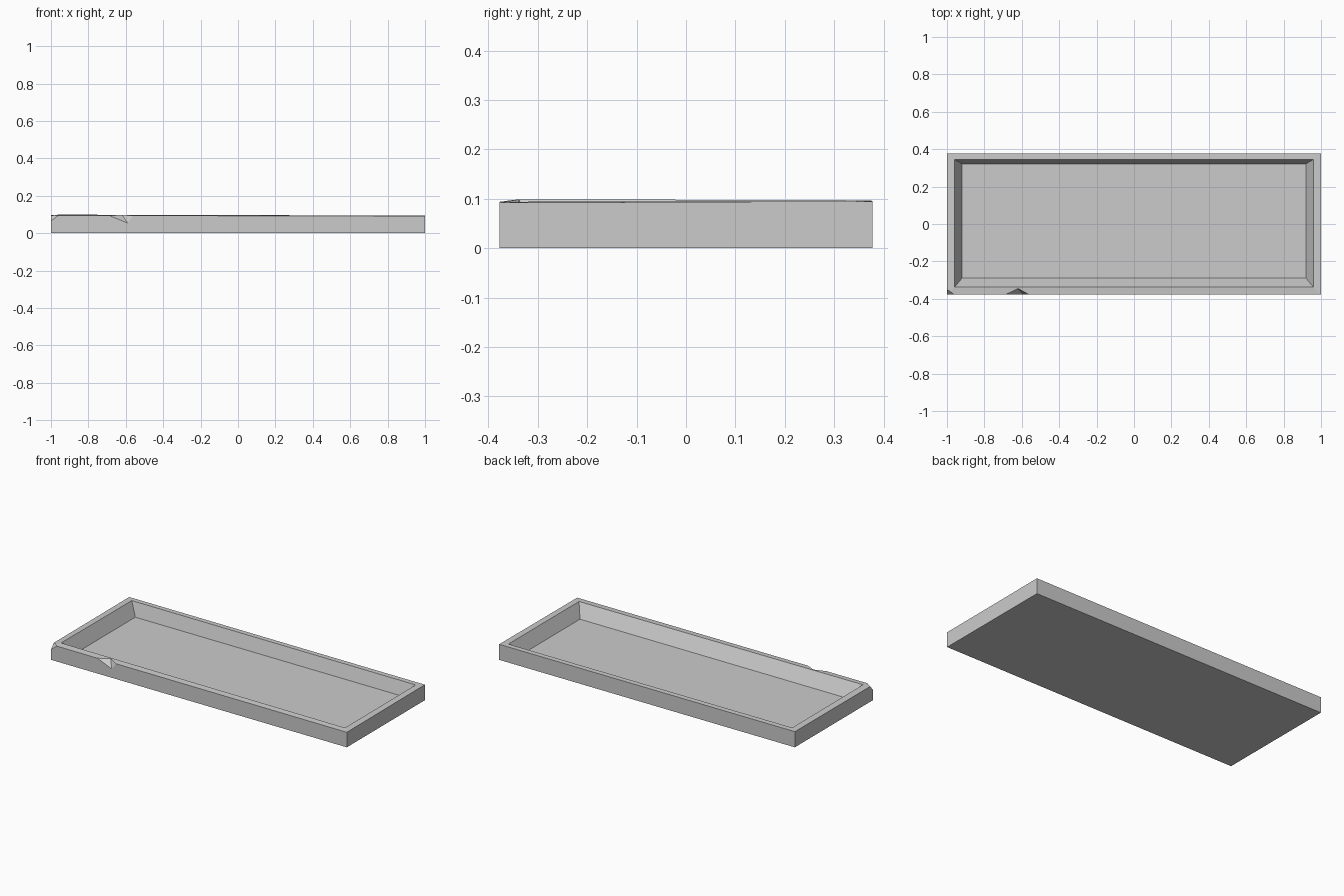
import bpy
import bmesh
from mathutils import Vector

cube = bpy.data.objects.get("Cube")
if cube:
    bpy.data.objects.remove(cube, do_unlink=True)

stone = bpy.data.materials.new("grey stone")
stone.use_nodes = True
GREY = (0.6, 0.6, 0.6, 1)
stone.diffuse_color = GREY
stone.node_tree.nodes["Principled BSDF"].inputs["Base Color"].default_value = GREY


def add_object(name, bm):
    bmesh.ops.recalc_face_normals(bm, faces=bm.faces)
    mesh = bpy.data.meshes.new(name)
    bm.to_mesh(mesh)
    bm.free()
    mesh.materials.append(stone)
    obj = bpy.data.objects.new(name, mesh)
    bpy.context.collection.objects.link(obj)
    return obj


def ring(bm, x, y_front, y_back, heights):
    """Rectangle of vertices: front left, front right, back right, back left."""
    corners = [(-x, y_front), (x, y_front), (x, y_back), (-x, y_back)]
    return [bm.verts.new((*c, h)) for c, h in zip(corners, heights)]


def hull(name, points):
    bm = bmesh.new()
    for p in points:
        bm.verts.new(p)
    bmesh.ops.convex_hull(bm, input=bm.verts)
    return add_object(name, bm)


# Tray: base, outer wall, slightly uneven rim, sloping inner wall, floor
bm = bmesh.new()
rings = [
    ring(bm, 1.0, -0.377, 0.377, [0] * 4),
    ring(bm, 1.0, -0.377, 0.377, [0.094, 0.092, 0.095, 0.096]),
    ring(bm, 0.96, -0.338, 0.345, [0.099, 0.094, 0.095, 0.097]),
    ring(bm, 0.92, -0.29, 0.322, [0.015] * 4),
]
bm.faces.new(rings[0])
bm.faces.new(rings[-1])
for low, high in zip(rings, rings[1:]):
    for i in range(4):
        j = (i + 1) % 4
        bm.faces.new((low[i], low[j], high[j], high[i]))
tray = add_object("shallow_tray", bm)

# Chipped corner: a plane cut, widened past the corner
cut = [Vector(p) for p in ((-1, -0.377, 0.065), (-0.96, -0.377, 0.095), (-1, -0.348, 0.097))]
mid = sum(cut, Vector()) / 3
corner = hull("corner_chip_cutter", [mid + (p - mid) * 3 for p in cut] + [Vector((-1.05, -0.43, 0.13))])

# Notch in the front edge: two facets meeting in a valley
low = Vector((-0.59, -0.377, 0.054))
tops = [Vector(p) for p in ((-0.69, -0.377, 0.095), (-0.56, -0.377, 0.095), (-0.62, -0.345, 0.098))]
notch = hull("notch_cutter", [low] + [low + (p - low) * 1.3 for p in tops] + [Vector((-0.61, -0.41, 0.09))])

# Cut both chips, then discard the cutters
bpy.context.view_layer.objects.active = tray
for cutter in (corner, notch):
    cutter.hide_render = True
    mod = tray.modifiers.new("chip", 'BOOLEAN')
    mod.operation = 'DIFFERENCE'
    mod.solver = 'EXACT'
    mod.object = cutter
    bpy.ops.object.modifier_apply(modifier=mod.name)
    bpy.data.objects.remove(cutter, do_unlink=True)
